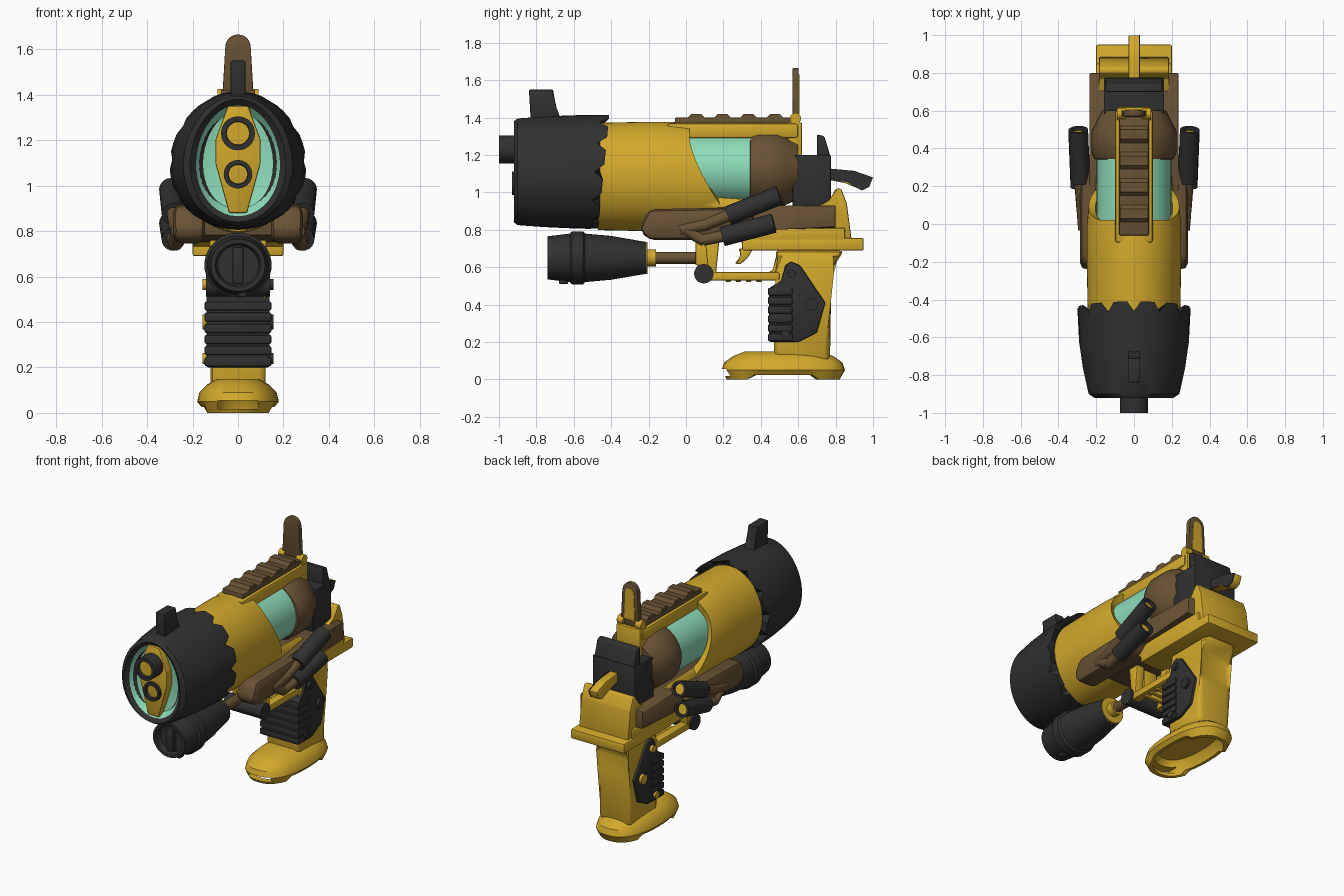
import bpy, bmesh
from math import sin, cos, pi, copysign
from mathutils import Vector

if "Cube" in bpy.data.objects:
    bpy.data.objects.remove(bpy.data.objects["Cube"], do_unlink=True)


def material(name, *rgb):
    mat = bpy.data.materials.new(name)
    mat.use_nodes = True
    mat.diffuse_color = (*rgb, 1)
    mat.node_tree.nodes["Principled BSDF"].inputs["Base Color"].default_value = (*rgb, 1)
    return mat


YELLOW = material("mustard yellow", .65, .4, .025)
BLACK = material("charcoal", .03, .03, .03)
BROWN = material("brown", .14, .085, .035)
TEAL = material("teal glass", .27, .72, .49)
SIDES = (-1, 1)
made = []


def finish(bm, name, *mats, bevel=0):
    if bevel:
        bmesh.ops.bevel(bm, geom=bm.edges[:], offset=bevel, segments=2, profile=.5,
                        affect='EDGES', clamp_overlap=True)
    bmesh.ops.recalc_face_normals(bm, faces=bm.faces[:])
    mesh = bpy.data.meshes.new(name)
    bm.to_mesh(mesh)
    bm.free()
    for mat in mats:
        mesh.materials.append(mat)
    ob = bpy.data.objects.new(name, mesh)
    bpy.context.collection.objects.link(ob)
    made.append(ob)
    return ob


def loft(name, rings, mat, open_end=False, bevel=0):
    """Skin a list of closed rings of equal length."""
    bm = bmesh.new()
    rows = [[bm.verts.new(point) for point in ring] for ring in rings]
    for a, b in zip(rows, rows[1:]):
        for i in range(len(a)):
            bm.faces.new((a[i - 1], a[i], b[i], b[i - 1]))
    bm.faces.new(rows[0])
    if not open_end:
        bm.faces.new(rows[-1])
    return finish(bm, name, mat, bevel=bevel)


def circle(n):
    return [(cos(2 * pi * i / n), sin(2 * pi * i / n)) for i in range(n)]


def turned(name, stations, mat, z, tall=1, egg=0, n=40, open_end=False):
    """Oval body along y from (y, radius, optional height); y may follow the angle."""
    rings = []
    for y, r, *height in stations:
        h = height[0] if height else r * tall
        rings.append([(r * c * (1 - egg * s), y(s) if callable(y) else y, z + h * s)
                      for c, s in circle(n)])
    return loft(name, rings, mat, open_end)


def slab(name, outline, half, mat, bevel=.008, at=0, along='x'):
    """Extrude a (y, z) outline along x, or an (x, z) outline along y."""
    rings = [[(d, u, v) if along == 'x' else (u, d, v) for u, v in outline]
             for d in (at - half, at + half)]
    return loft(name, rings, mat, bevel=bevel)


def box(name, half, y, z, mat, bevel=.008, at=0):
    outline = [(y[0], z[0]), (y[1], z[0]), (y[1], z[1]), (y[0], z[1])]
    return slab(name, outline, half, mat, bevel, at)


def rod(name, start, end, r, mat, hole=None):
    """Cylinder between two points; hole sinks the far end and colours its floor."""
    start, end = Vector(start), Vector(end)
    d = end - start
    bm = bmesh.new()
    bmesh.ops.create_cone(bm, cap_ends=True, segments=20, radius1=r, radius2=r, depth=d.length)
    if hole:
        cap = max(bm.faces, key=lambda f: f.calc_center_median().z)
        bmesh.ops.inset_individual(bm, faces=[cap], thickness=r * .3)
        bmesh.ops.inset_individual(bm, faces=[cap], thickness=.002, depth=-.02)
        cap.material_index = 1
    turn = Vector((0, 0, 1)).rotation_difference(d).to_matrix()
    for v in bm.verts:
        v.co = turn @ v.co + (start + end) / 2
    return finish(bm, name, mat, *([hole] if hole else []))


# Muzzle shroud with a notched rear edge and an open front
bulge = [(-.44 - .46 * t, .3 - .06 * t * t, .305 - .02 * t * t) for t in (1, .7, .4)]
shroud = turned("muzzle_shroud", [
    (-.84, .13, .19), (-.9, .19, .25), (-.92, .21, .27), *bulge,
    (lambda s: -.44 + .03 * s, .3, .305), (-.46, .25, .28)], BLACK, 1.11, egg=.07, n=48, open_end=True)
rear_edge = shroud.data.vertices[-96:-48]
for v in rear_edge[::4]:
    v.co.y -= .05
    v.co.x *= .96
turned("muzzle_bowl", [(-.85, .1), (-.865, .16), (-.9, .184)], TEAL, 1.11, tall=1.33, egg=.07, open_end=True)
edge = [(.045, 1.35), (.1, 1.2), (.1, 1.1), (.04, .88)]
slab("muzzle_plate", edge + [(-x, z) for x, z in reversed(edge)], .04, YELLOW, at=-.87, along='y')
rod("upper_nozzle", (0, -.86, 1.23), (0, -1, 1.23), .075, BLACK, hole=YELLOW)
rod("lower_nozzle", (0, -.86, 1.05), (0, -.93, 1.05), .063, BLACK, hole=YELLOW)
slab("front_sight", [(-.83, 1.38), (-.84, 1.55), (-.71, 1.55), (-.7, 1.45), (-.66, 1.38)], .033, BLACK)


# Main body with a swept rear edge around the glass chamber
def sweep(s):
    return .45 if s < -.6 else .02 + .12 * max(0, .7 - s) ** 1.4


turned("barrel_body", [
    (-.47, .245), (-.2, .25), (lambda s: sweep(s) - .1, .25), (sweep, .24),
    (lambda s: sweep(s) - .01, .205, .21), (-.15, .2, .2)], YELLOW, 1.085, tall=1.17, n=56, open_end=True)
turned("glass_chamber", [(-.1, .198), (.37, .198)], TEAL, 1.12, tall=.97)
turned("chamber_collar", [(.335, .18), (.345, .21), (.38, .226), (.49, .226), (.54, .2), (.6, .17)],
       BROWN, 1.12, tall=.92)
box("top_spine", .1, (-.1, .6), (1.29, 1.37), YELLOW, bevel=.015)

# Ridged top rail
box("top_rail", .08, (-.06, .57), (1.36, 1.4), BROWN)
for k in range(4):
    y = k * .14
    slab("rail_ridge", [(y, 1.39), (y + .03, 1.42), (y + .08, 1.42), (y + .11, 1.39)], .075, BROWN, bevel=0)

# Folding rear sight on its mount
box("sight_mount", .09, (.545, .62), (1.18, 1.375), YELLOW)


def arch(w, base, top):
    curve = [(w * cos(pi * i / 10), top - w + w * sin(pi * i / 10)) for i in range(11)]
    return [(w * 1.25, base), *curve, (-w * 1.25, base)]


slab("rear_sight", arch(.056, 1.37, 1.665), .016, BROWN, bevel=.004, at=.586, along='y')
slab("rear_sight_inset", arch(.032, 1.42, 1.63), .003, YELLOW, bevel=0, at=.603, along='y')
for s in SIDES:
    rod("sight_hinge", (s * .045, .585, 1.395), (s * .09, .585, 1.395), .03, YELLOW)

# Hammer block, hammer and rear lever
box("hammer_block", .16, (.57, .775), (.92, 1.2), BLACK)
slab("hammer", [(.7, 1.15), (.7, 1.31), (.74, 1.3), (.77, 1.2), (.77, 1.15)], .15, BLACK)
lever = [(.74, 1.13), (.9, 1.115), (1, 1.08), (.98, 1.03), (.94, 1.01), (.86, 1.055), (.74, 1.07)]
slab("rear_lever", lever, .03, YELLOW)
slab("lever_side_plate", lever, .003, BLACK, bevel=0, at=.03)
rod("lever_pivot", (-.05, .755, 1.1), (.05, .755, 1.1), .018, YELLOW)

# Rear housing and the flange under the frame
slab("rear_housing", [(.7, .75), (.7, .93), (.77, .95), (.8, 1.02), (.83, 1.02), (.86, .94), (.885, .75)],
     .185, YELLOW)
box("frame_flange", .2, (.3, .95), (.69, .755), YELLOW)
slab("frame_block", [(.25, .76), (.3, .81), (.85, .81), (.85, .73), (.3, .73)], .2, YELLOW)

# Lower frame with side pods, bent feed pipes and canisters
slab("lower_frame", [(-.1, .78), (-.1, .9), (.35, .93), (.8, .93), (.8, .81), (.35, .8), (.28, .75)],
     .235, BROWN)
pod = [(-.25, .8), (-.2, .91), (.32, .92), (.38, .85), (.3, .745), (-.2, .745)]
pipes = [[(-.03, .8), (.1, .825), (.25, .885), (.5, .985)],
         [(0, .8), (.09, .745), (.22, .77), (.47, .835)]]
for s in SIDES:
    slab("side_pod", pod, .07, BROWN, bevel=.035, at=s * .215)
    for path in pipes:
        *bends, tip = [Vector((s * (.265 + .01 * i), *p)) for i, p in enumerate(path)]
        for a, b in zip(bends, bends[1:]):
            rod("feed_pipe", a, b + (b - a) * .08, .031, BROWN)
        rod("canister", bends[-1] + (bends[-1] - tip) * .1, tip, .052, BLACK, hole=YELLOW)

# Light under the barrel
turned("under_light", [(-.7, .09), (-.74, .1), (-.741, .12), (-.62, .135), (-.61, .148), (-.55, .148),
                       (-.54, .135), (-.4, .122), (-.21, .088)], BLACK, .65, tall=.96)
box("light_bar", .025, (-.735, -.69), (.57, .73), BLACK)
box("light_clip", .02, (-.68, -.63), (.51, .56), BLACK, at=.02)
for name, front, back, r, mat in (("light_rear_cap", -.22, -.205, .086, YELLOW),
                                  ("light_socket", -.21, -.16, .045, YELLOW),
                                  ("light_stem", -.17, .07, .032, BROWN)):
    rod(name, (0, front, .65), (0, back, .65), r, mat)
box("stem_mount", .05, (.05, .16), (.61, .76), YELLOW)

# Trigger and guard
for s in SIDES:
    box("guard_side", .03, (.12, .5), (.53, .575), YELLOW, at=s * .095)
    slab("guard_strut", [(.12, .56), (.16, .56), (.18, .76), (.1, .76)], .03, YELLOW, at=s * .095)
for k in range(4):
    y = .21 + k * .055
    box("guard_tooth", .1, (y, y + .03), (.52, .56), YELLOW)
rod("guard_knob", (-.14, .095, .565), (.14, .095, .565), .052, BLACK)
slab("guard_heel", [(.43, .53), (.53, .53), (.53, .7), (.49, .7), (.47, .58), (.43, .57)], .09, YELLOW)
slab("trigger", [(.28, .7), (.3, .66), (.26, .62), (.29, .615), (.33, .65), (.36, .7)], .03, YELLOW)

# Grip with a wrapped panel, ridges and screws
slab("grip", [(.47, .1), (.47, .3), (.51, .58), (.47, .69), (.85, .69), (.76, .58), (.775, .42), (.77, .1)],
     .12, YELLOW, bevel=.03)
slab("grip_panel", [(.445, .2), (.445, .49), (.515, .525), (.53, .61), (.56, .63), (.61, .61),
                    (.745, .41), (.7, .25), (.6, .2)], .138, BLACK)
for k in range(6):
    z = .205 + k * .049
    box("grip_ridge", .147, (.438, .57), (z, z + .04), BLACK)
for y, z, r in ((.565, .565, .024), (.67, .4, .033), (.53, .24, .024)):
    rod("left_screw", (.1, y, z), (.157, y, z), r, BLACK)
    rod("right_screw", (-.1, y, z), (-.157, y, z), r, YELLOW)


# Hollow foot with a slot through its front
def foot_ring(z, inset):
    ring = []
    for c, s in circle(40):
        x = (.18 - inset) * copysign(abs(c) ** .8, c)
        y = .52 + (.33 - 1.4 * inset) * copysign(abs(s) ** .85, s)
        ring.append((x, y, z + (.025 if z == 0 and .33 < y < .68 else 0)))
    return ring


wall = [(.09, .07), (.06, .05), (0, .04), (0, .02), (.05, 0), (.09, .01), (.125, .045), (.15, .09)]
foot = loft("grip_foot", [foot_ring(*step) for step in wall], YELLOW)
cutter = box("foot_slot_cutter", .09, (.1, .3), (.018, .055), YELLOW, bevel=0)
cutter.hide_render = True
slot = foot.modifiers.new("slot", 'BOOLEAN')
slot.operation, slot.object, slot.solver = 'DIFFERENCE', cutter, 'EXACT'
bpy.context.view_layer.objects.active = foot
bpy.ops.object.modifier_apply(modifier=slot.name)
made.remove(cutter)
bpy.data.objects.remove(cutter, do_unlink=True)

# Smooth shading that keeps hard edges
bpy.ops.object.select_all(action='DESELECT')
for ob in made:
    ob.select_set(True)
bpy.context.view_layer.objects.active = foot
bpy.ops.object.shade_smooth_by_angle(angle=.6)
